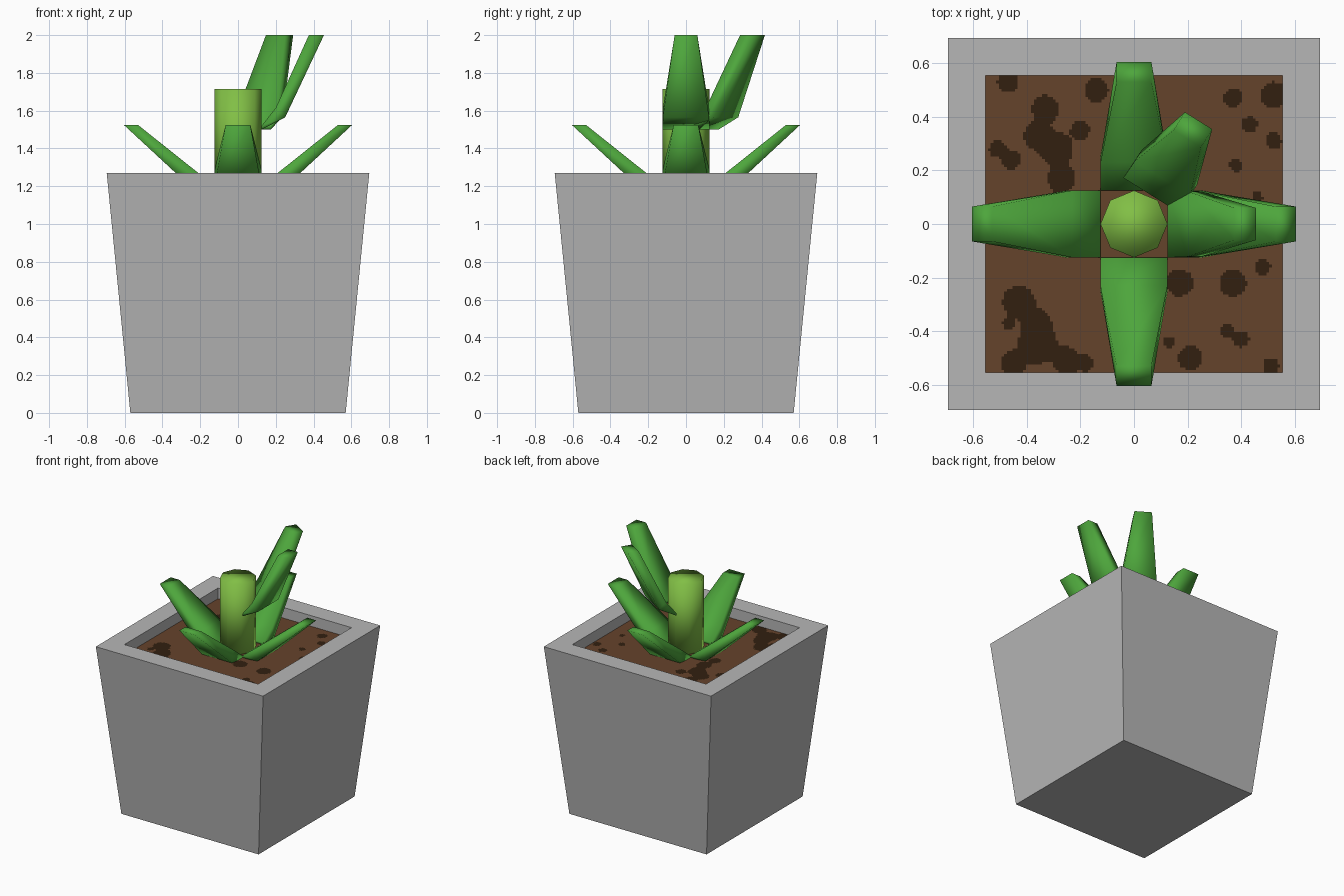
import bpy, bmesh, math
from mathutils import Matrix

if "Cube" in bpy.data.objects:
    bpy.data.objects.remove(bpy.data.objects["Cube"])


def material(name, color):
    m = bpy.data.materials.new(name)
    m.diffuse_color = (*color, 1)
    m.use_nodes = True
    m.node_tree.nodes["Principled BSDF"].inputs["Base Color"].default_value = m.diffuse_color
    return m


GREY = material("grey_concrete", (0.47, 0.47, 0.47))
SOIL = material("brown_soil", (0.13, 0.056, 0.024))
DARK = material("dark_soil", (0.032, 0.014, 0.005))
LEAF = material("leaf_green", (0.075, 0.38, 0.045))
STEM = material("stem_green", (0.22, 0.52, 0.06))
SOIL_Z = 1.19


def finish(name, bm, mats, smooth=False):
    bmesh.ops.recalc_face_normals(bm, faces=bm.faces[:])
    for f in bm.faces:
        f.smooth = smooth
    me = bpy.data.meshes.new(name)
    bm.to_mesh(me)
    bm.free()
    for m in mats:
        me.materials.append(m)
    ob = bpy.data.objects.new(name, me)
    bpy.context.collection.objects.link(ob)
    return ob


def loft(bm, rings, cap_start=True, cap_end=True):
    """Bridge equal four-sided rings of points."""
    vs = [[bm.verts.new(p) for p in r] for r in rings]
    for a, b in zip(vs, vs[1:]):
        for i in range(4):
            j = (i + 1) % 4
            bm.faces.new((a[i], a[j], b[j], b[i]))
    if cap_start:
        bm.faces.new(vs[0][::-1])
    if cap_end:
        bm.faces.new(vs[-1])


# Square tapered pot: outer wall, rim and inner wall down to the soil
def square(h, z):
    return [(-h, -h, z), (h, -h, z), (h, h, z), (-h, h, z)]


bm = bmesh.new()
loft(bm, [square(0.57, 0), square(0.695, 1.27), square(0.555, 1.27),
          square(0.555, SOIL_Z)], cap_end=False)
bmesh.ops.recalc_face_normals(bm, faces=bm.faces[:])
finish("pot", bm, [GREY])

# Soil: fine grid, faces inside overlapping blobs become dark patches
blobs = [(-.47, .53, .04), (-.33, .43, .05), (-.36, .33, .05), (-.29, .28, .06),
         (-.27, .17, .05), (-.29, .07, .04), (-.46, .24, .035), (-.51, .28, .03),
         (-.2, .35, .035), (-.14, .5, .045), (-.43, -.29, .06), (-.36, -.37, .05),
         (-.36, -.45, .07), (-.45, -.52, .045), (-.25, -.51, .05), (-.18, -.52, .03),
         (.13, -.44, .02), (.21, -.5, .045), (.17, -.22, .05), (.37, -.22, .05),
         (.48, -.16, .03), (.35, -.4, .025), (.4, -.43, .03), (.52, .48, .05),
         (.37, .47, .035), (.43, .37, .03), (.52, .31, .03), (.38, .22, .025),
         (.46, .1, .02), (-.47, -.37, .02), (.51, -.53, .03)]
bm = bmesh.new()
bmesh.ops.create_grid(bm, x_segments=110, y_segments=110, size=0.555,
                      matrix=Matrix.Translation((0, 0, SOIL_Z)))
for f in bm.faces:
    c = f.calc_center_median()
    field = sum((r / max(math.hypot(c.x - x, c.y - y), 1e-4)) ** 4 for x, y, r in blobs)
    f.material_index = 1 if field > 1 else 0
finish("soil", bm, [SOIL, DARK])

# Eight-sided stem
bm = bmesh.new()
bmesh.ops.create_cone(bm, cap_ends=True, segments=8, radius1=0.125, radius2=0.125,
                      depth=1.715 - SOIL_Z + 0.005,
                      matrix=Matrix.Translation((0, 0, (1.715 + SOIL_Z - 0.005) / 2)))
finish("stem", bm, [STEM], smooth=True)


# Leaf: three sections of (half width, bottom r, bottom z, top r, top z)
def leaf(name, sections, angle):
    bm = bmesh.new()
    loft(bm, [[(rb, -w, zb), (rb, w, zb), (rt, w, zt), (rt, -w, zt)]
              for w, rb, zb, rt, zt in sections])
    bmesh.ops.rotate(bm, verts=bm.verts[:], cent=(0, 0, 0),
                     matrix=Matrix.Rotation(math.radians(angle), 3, 'Z'))
    finish(name, bm, [LEAF], smooth=True)


lower = [(0.125, 0.125, 1.185, 0.125, 1.205),
         (0.125, 0.25, 1.196, 0.23, 1.286),
         (0.065, 0.605, 1.525, 0.53, 1.525)]
upper = [(0.125, 0.125, 1.50, 0.125, 1.52),
         (0.122, 0.25, 1.565, 0.20, 1.615),
         (0.06, 0.455, 2.0, 0.375, 2.0)]
for i in range(4):
    leaf(f"lower_leaf_{i + 1}", lower, 90 * i)
for i, a in enumerate((0, 58)):
    leaf(f"upper_leaf_{i + 1}", upper, a)
